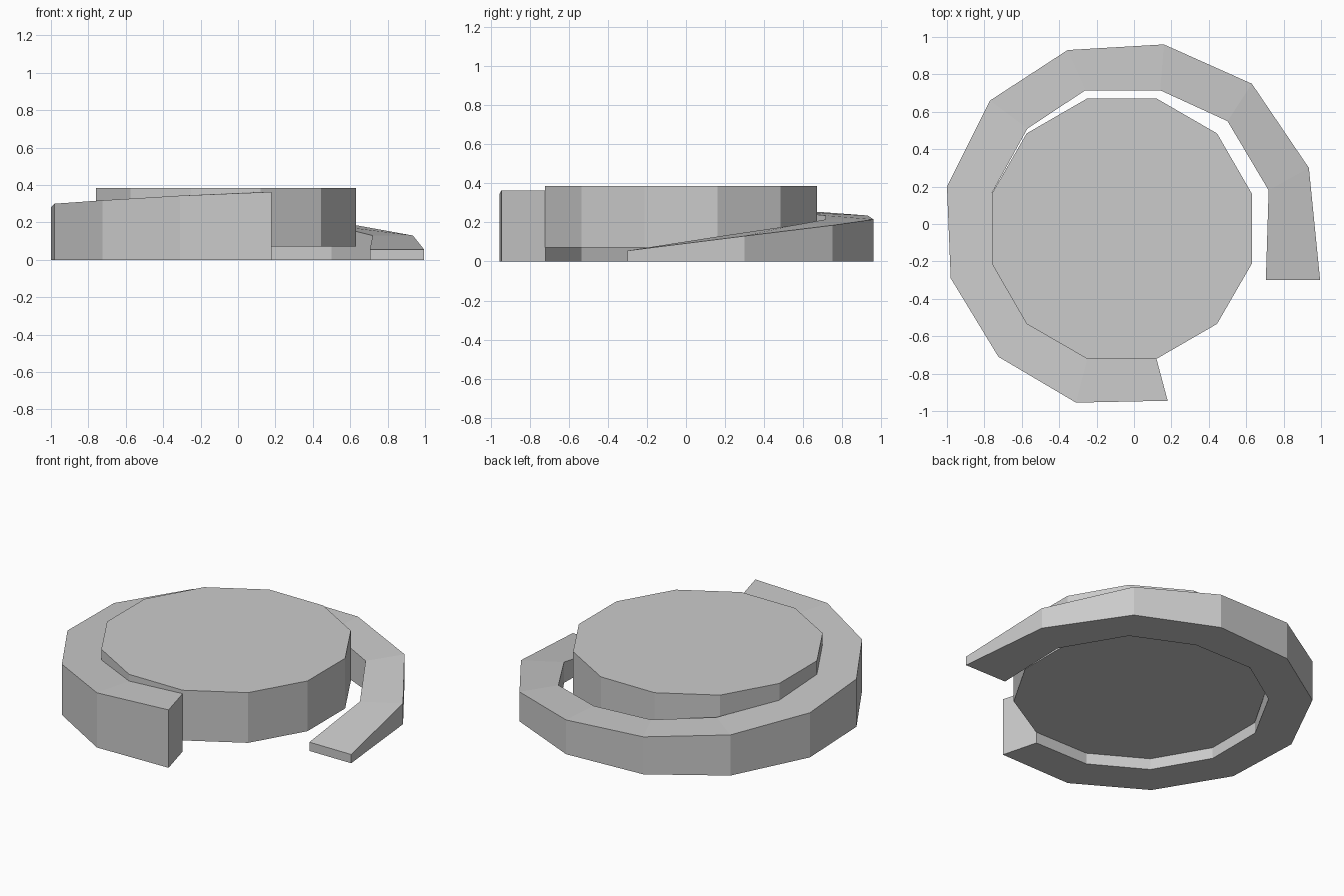
import bpy, bmesh, math

if "Cube" in bpy.data.objects:
    bpy.data.objects.remove(bpy.data.objects["Cube"])

def finish(name, bm):
    bmesh.ops.recalc_face_normals(bm, faces=bm.faces)
    me = bpy.data.meshes.new(name)
    bm.to_mesh(me)
    bm.free()
    ob = bpy.data.objects.new(name, me)
    bpy.context.collection.objects.link(ob)
    return ob

# Central twelve-sided platform, raised slightly off the ground
bpy.ops.mesh.primitive_cylinder_add(vertices=12, radius=0.72, depth=0.315,
                                    location=(-0.065, -0.025, 0.2275),
                                    rotation=(0, 0, math.radians(15)))
bpy.context.object.name = "platform"

# Spiral ramp stations: outer x, y, inner x, y, top height
stations = [
    (0.995, -0.30, 0.705, -0.30, 0.055),
    (0.935, 0.30, 0.72, 0.18, 0.13),
    (0.63, 0.75, 0.50, 0.55, 0.185),
    (0.16, 0.96, 0.14, 0.715, 0.215),
    (-0.355, 0.93, -0.26, 0.715, 0.235),
    (-0.77, 0.66, -0.57, 0.51, 0.255),
    (-1.00, 0.20, -0.76, 0.165, 0.28),
    (-0.98, -0.29, -0.76, -0.21, 0.30),
    (-0.725, -0.71, -0.57, -0.535, 0.318),
    (-0.31, -0.955, -0.25, -0.72, 0.343),
    (0.18, -0.945, 0.12, -0.72, 0.363),
]
bm = bmesh.new()
rings = [[bm.verts.new(p) for p in ((ox, oy, 0), (ox, oy, h), (ix, iy, h), (ix, iy, 0))]
         for ox, oy, ix, iy, h in stations]
for a, b in zip(rings, rings[1:]):
    for i in range(4):
        j = (i + 1) % 4
        bm.faces.new((a[i], a[j], b[j], b[i]))
bm.faces.new(rings[0])
bm.faces.new(rings[-1][::-1])
finish("spiral_ramp", bm)
